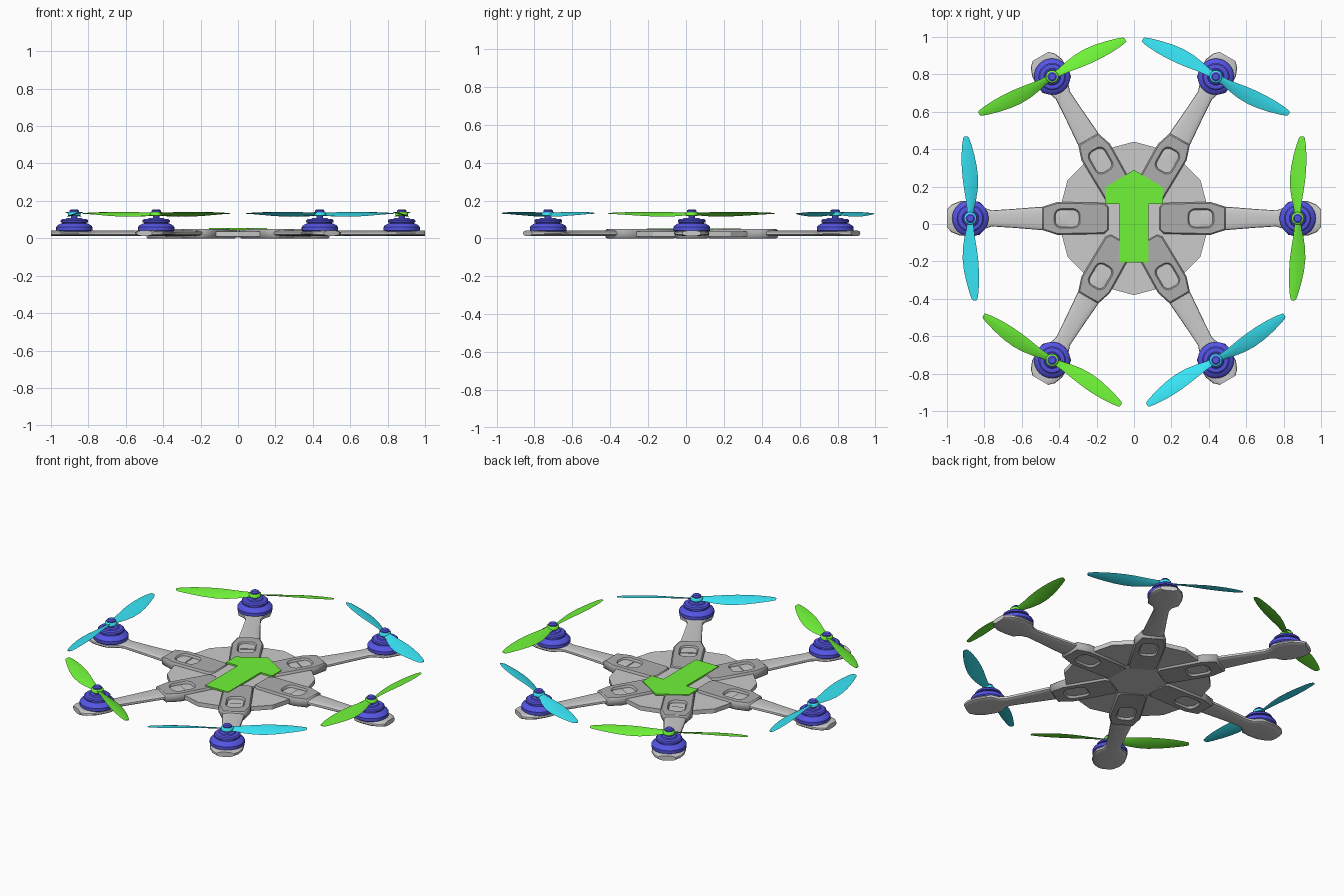
import bpy, bmesh
from math import sin, cos, tan, pi, radians, copysign
from mathutils import Vector

if "Cube" in bpy.data.objects:
    bpy.data.objects.remove(bpy.data.objects["Cube"])

CY, ARM_R = 0.03, 0.875          # airframe centre and motor circle


def material(name, rgb):
    m = bpy.data.materials.new(name)
    m.diffuse_color = (*rgb, 1)
    m.use_nodes = True
    m.node_tree.nodes["Principled BSDF"].inputs["Base Color"].default_value = m.diffuse_color
    return m


BLUE = material("blue", (0.09, 0.09, 0.78))
GREEN = material("green", (0.16, 0.9, 0.04))
CYAN = material("cyan", (0.04, 0.78, 0.92))
DARK = material("dark_grey", (0.42, 0.42, 0.42))


def finish(bm, name, mat=None, smooth=None):
    bmesh.ops.recalc_face_normals(bm, faces=bm.faces[:])
    me = bpy.data.meshes.new(name)
    bm.to_mesh(me)
    bm.free()
    if mat:
        me.materials.append(mat)
    if smooth:
        for p in me.polygons:
            p.use_smooth = True
        me.set_sharp_from_angle(angle=radians(smooth))
    return me


def loft(bm, rings):
    """Skin closed rings of equal size and cap both ends."""
    vs = [[bm.verts.new(p) for p in ring] for ring in rings]
    n = len(vs[0])
    for a, b in zip(vs, vs[1:]):
        for i in range(n):
            bm.faces.new((a[i], a[(i + 1) % n], b[(i + 1) % n], b[i]))
    bm.faces.new(vs[0][::-1])
    bm.faces.new(vs[-1])


def lathe(bm, profile, n=32, turn=0):
    loft(bm, [[Vector((r * cos(turn + 2 * pi * i / n), r * sin(turn + 2 * pi * i / n), z))
               for i in range(n)] for r, z in profile])


def place(me, name, loc=(0, CY, 0), rot=0):
    ob = bpy.data.objects.new(name, me)
    ob.location, ob.rotation_euler.z = loc, rot
    bpy.context.collection.objects.link(ob)
    return ob


# twelve-sided deck plate
bm = bmesh.new()
lathe(bm, [(0.41, 0.011), (0.41, 0.037)], 12)
place(finish(bm, "deck_plate"), "deck_plate")

# hexagonal core joining the clamps
bm = bmesh.new()
lathe(bm, [(0.165, 0.004), (0.165, 0.045)], 6, pi / 6)
place(finish(bm, "core_plate"), "core_plate")

# direction arrow
bm = bmesh.new()
half = [(0.077, -0.235), (0.077, 0.077), (0.155, 0.077), (0.155, 0.165), (0, 0.26)]
outline = half + [(-x, y) for x, y in half[-2::-1]]
loft(bm, [[Vector((x, y, z)) for x, y in outline] for z in (0.044, 0.054)])
place(finish(bm, "direction_arrow", GREEN), "direction_arrow")


# arm clamp: bevelled plate with a rounded slot
def clamp_mesh():
    side = [(0.135, 0.062), (0.16, 0.083), (0.41, 0.088), (0.49, 0.062)]
    outer = [(x, -y) for x, y in side] + side[::-1]
    slot = []
    for cx, cy, a0 in ((0.39, 0.015, 0), (0.325, 0.015, 90),
                       (0.325, -0.015, 180), (0.39, -0.015, 270)):
        for k in range(5):
            a = radians(a0 + k * 22.5)
            slot.append((cx + 0.03 * cos(a), cy + 0.03 * sin(a)))
    cu = bpy.data.curves.new("clamp", 'CURVE')
    cu.dimensions, cu.fill_mode = '2D', 'BOTH'
    bev = 0.007
    cu.extrude, cu.bevel_depth, cu.offset, cu.bevel_resolution = 0.025 - bev, bev, -bev, 0
    for pts in (outer, slot[::-1]):
        sp = cu.splines.new('POLY')
        sp.points.add(len(pts) - 1)
        for p, (x, y) in zip(sp.points, pts):
            p.co = (x, y, 0, 1)
        sp.use_cyclic_u = True
    ob = bpy.data.objects.new("clamp_curve", cu)
    bpy.context.collection.objects.link(ob)
    dg = bpy.context.evaluated_depsgraph_get()
    me = bpy.data.meshes.new_from_object(ob.evaluated_get(dg))
    bpy.data.objects.remove(ob)
    me.materials.clear()
    me.materials.append(DARK)
    return me


clamp = clamp_mesh()

# arm: rounded bar flaring into a motor mount
bm = bmesh.new()
stations = [(0.355, 0.055), (0.37, 0.06), (0.5, 0.062), (0.65, 0.05), (0.76, 0.043),
            (0.795, 0.055), (0.825, 0.088), (0.87, 0.094), (0.93, 0.092),
            (0.975, 0.074), (1.0, 0.048)]


def section(r, w, n=20, h=0.0145):
    ring = []
    for i in range(n):
        c, s = cos(2 * pi * i / n), sin(2 * pi * i / n)
        ring.append(Vector((r, w * copysign(abs(c) ** 0.8, c),
                            0.0275 + h * copysign(abs(s) ** 0.7, s))))
    return ring


loft(bm, [section(r, w) for r, w in stations])
arm = finish(bm, "arm", None, 40)

# motor: stepped bell with shaft and cap
bm = bmesh.new()
lathe(bm, [(0.09, 0.036), (0.097, 0.042), (0.097, 0.06), (0.09, 0.069), (0.074, 0.078),
           (0.066, 0.08), (0.066, 0.084), (0.073, 0.086), (0.073, 0.096), (0.066, 0.102),
           (0.045, 0.104), (0.04, 0.109), (0.018, 0.109), (0.018, 0.14), (0.025, 0.14),
           (0.025, 0.148), (0.018, 0.154)])
motor = finish(bm, "motor", BLUE, 35)


# propeller: two swept, twisted blades on a hub
def propeller(name, mat, mirror):
    bm = bmesh.new()
    #        radius, left edge, right edge, twist
    blade = [(0.0, -0.016, 0.016, 24), (0.05, -0.02, 0.018, 24), (0.1, -0.031, 0.024, 22),
             (0.16, -0.04, 0.034, 19), (0.22, -0.041, 0.042, 16), (0.28, -0.034, 0.046, 14),
             (0.34, -0.021, 0.047, 12), (0.4, -0.004, 0.043, 10), (0.43, 0.007, 0.038, 9),
             (0.438, 0.014, 0.034, 9)]
    for turn in (1, -1):
        rings = []
        for r, a, b, tw in blade:
            t = 0.004 if r < 0.4 else 0.002
            ring = []
            for u, v in ((0, 0), (0.2, -.7), (0.5, -1), (0.8, -.7),
                         (1, 0), (0.8, .7), (0.5, 1), (0.2, .7)):
                x = a + (b - a) * u
                ring.append(Vector((x * turn * mirror, r * turn,
                                    0.129 + x * tan(radians(tw)) + v * t)))
            rings.append(ring)
        loft(bm, rings)
    lathe(bm, [(0.026, 0.118), (0.034, 0.122), (0.034, 0.136), (0.028, 0.141)], 24)
    return finish(bm, name, mat, 50)


props = [propeller("propeller_green", GREEN, 1), propeller("propeller_cyan", CYAN, -1)]

# repeat around the six arms
for k in range(6):
    a = k * pi / 3
    hub = (ARM_R * cos(a), CY + ARM_R * sin(a), 0)
    place(clamp, f"arm_clamp_{k + 1}", (0, CY, 0.025), a)
    place(arm, f"arm_{k + 1}", rot=a)
    place(motor, f"motor_{k + 1}", hub)
    place(props[k % 2], f"propeller_{k + 1}", hub, a if k % 2 == 0 else a - pi)
